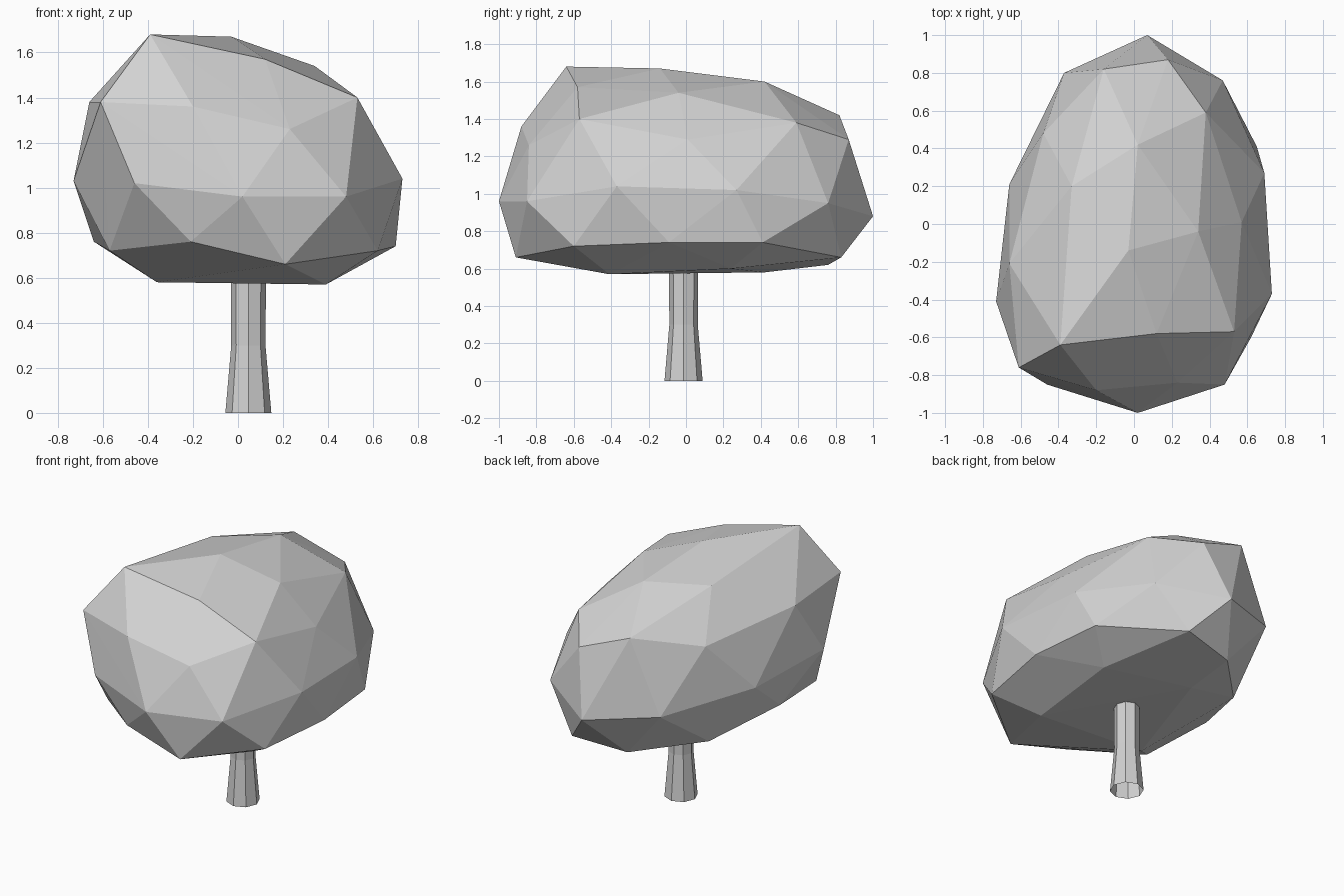
import bpy
import bmesh
from math import cos, sin, pi
from mathutils import Vector

default_cube = bpy.data.objects.get("Cube")
if default_cube:
    bpy.data.objects.remove(default_cube, do_unlink=True)


def make_material(name, colour):
    material = bpy.data.materials.new(name)
    material.use_nodes = True
    material.diffuse_color = colour
    material.node_tree.nodes["Principled BSDF"].inputs["Base Color"].default_value = colour
    return material


def finish(mesh_builder, name, material):
    bmesh.ops.recalc_face_normals(mesh_builder, faces=mesh_builder.faces[:])
    mesh = bpy.data.meshes.new(name)
    mesh_builder.to_mesh(mesh)
    mesh_builder.free()
    mesh.materials.append(material)
    for polygon in mesh.polygons:
        polygon.use_smooth = False
    part = bpy.data.objects.new(name, mesh)
    bpy.context.collection.objects.link(part)
    return part


def faceted_hull(name, tiers, material):
    """Wrap a tight faceted skin around the corner points of every tier."""
    builder = bmesh.new()
    for tier in tiers:
        for corner in tier:
            builder.verts.new(corner)
    hull = bmesh.ops.convex_hull(builder, input=builder.verts[:])
    leftovers = set(hull["geom_interior"]) | set(hull["geom_unused"])
    loose = [item for item in leftovers if isinstance(item, bmesh.types.BMVert)]
    bmesh.ops.delete(builder, geom=loose, context="VERTS")
    return finish(builder, name, material)


def tapered_tube(name, centre, sides, profile, material):
    """Open tube built from (radius, height) profile steps."""
    builder = bmesh.new()
    rings = []
    for radius, height in profile:
        ring = []
        for step in range(sides):
            angle = 2 * pi * step / sides
            offset = Vector((radius * cos(angle), radius * sin(angle), height))
            ring.append(builder.verts.new(centre + offset))
        rings.append(ring)
    for lower, upper in zip(rings, rings[1:]):
        for step in range(sides):
            following = (step + 1) % sides
            builder.faces.new((lower[step], lower[following], upper[following], upper[step]))
    return finish(builder, name, material)


plain_grey = make_material("plain_grey", (0.65, 0.65, 0.65, 1.0))

# Crown: a lopsided faceted boulder of foliage, described tier by tier
top_ridge = [
    (-.39, -.64, 1.68), (-.03, -.14, 1.67), (.02, .42, 1.6),
    (-.33, .2, 1.58), (.12, -.58, 1.57), (.34, -.04, 1.54),
]
shoulder = [
    (.53, -.57, 1.4), (.23, -.84, 1.26), (-.2, -.88, 1.36), (-.61, -.76, 1.38),
    (-.66, -.21, 1.38), (-.48, .48, 1.32), (-.16, .82, 1.42), (.18, .87, 1.29),
    (.38, .59, 1.38), (.57, .01, 1.29),
]
belly = [
    (.73, -.37, 1.04), (.48, -.85, .96), (.02, -1, .96), (-.46, -.85, 1.02),
    (-.73, -.41, 1.03), (-.66, .21, .99), (-.37, .8, .94), (.07, 1, .88),
    (.47, .76, .95), (.69, .27, 1.02),
]
lower_rim = [
    (.65, .41, .74), (.7, -.09, .74), (.62, -.6, .72), (.21, -.91, .66),
    (-.21, -.87, .76), (-.57, -.56, .72), (-.64, -.08, .76), (-.45, .4, .65),
    (-.1, .76, .62), (.26, .83, .66),
]
underside = [(.39, -.41, .57), (-.36, -.36, .58), (-.1, .42, .58), (.44, .24, .6)]
faceted_hull("crown", [top_ridge, shoulder, belly, lower_rim, underside], plain_grey)

# Trunk: eight-sided, flared at the foot and running up into the crown
tapered_tube("trunk", Vector((.046, -.013, 0)), 8,
             [(.102, 0), (.076, .3), (.079, .7)], plain_grey)
